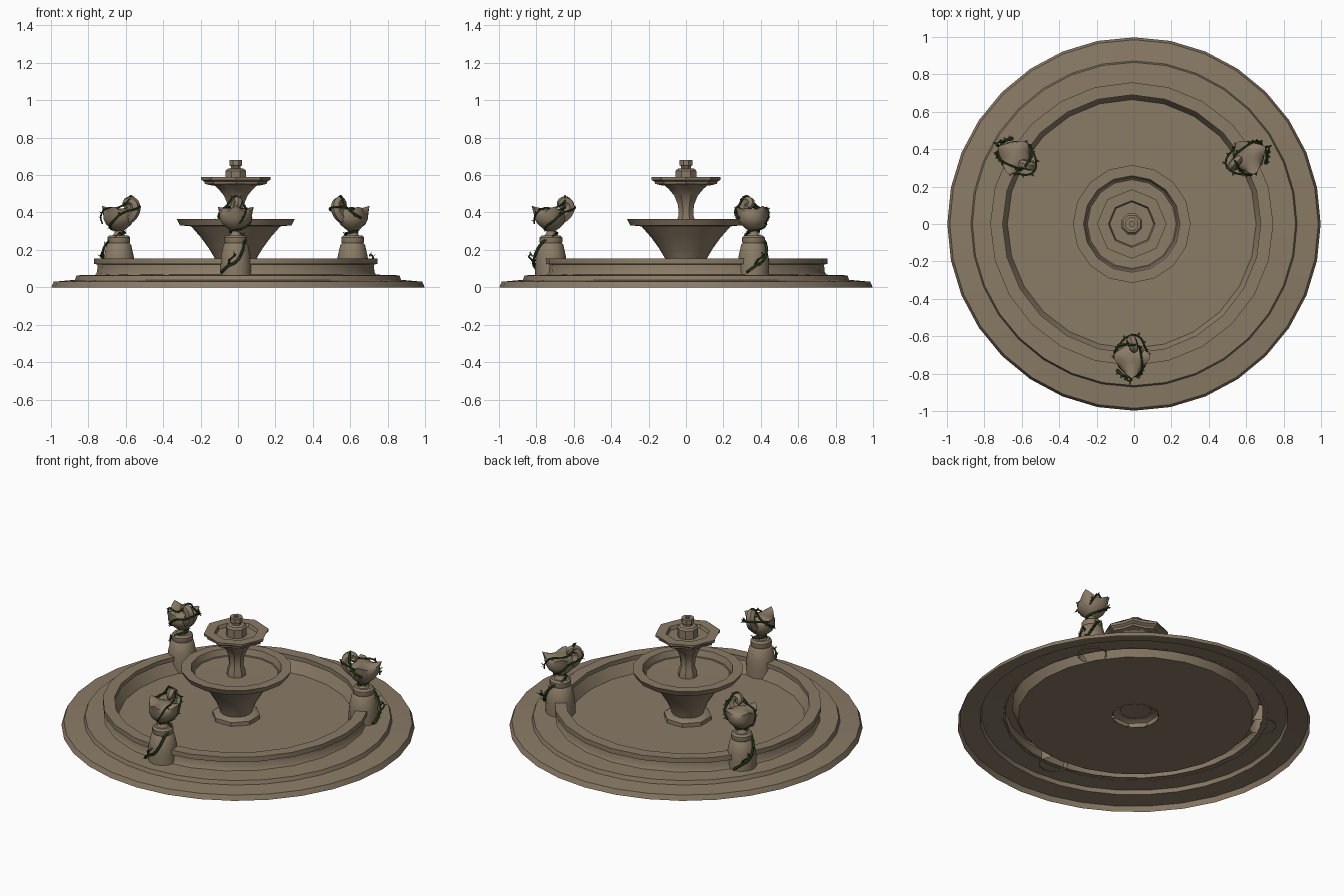
import bpy, bmesh, math, random
from math import sin, cos, pi
from mathutils import Vector

if "Cube" in bpy.data.objects:
    bpy.data.objects.remove(bpy.data.objects["Cube"])

random.seed(4)
CX = -0.012          # pool and tiers sit slightly left of the paving
R = 0.722            # distance of the statues from the centre


def material(name, rgb):
    m = bpy.data.materials.new(name)
    m.diffuse_color = (*rgb, 1)
    m.use_nodes = True
    m.node_tree.nodes["Principled BSDF"].inputs["Base Color"].default_value = m.diffuse_color
    return m


STONE = material("weathered_stone", (0.255, 0.198, 0.132))
GREEN = material("dark_vine_green", (0.03, 0.06, 0.015))


def finish(bm, name, mat, loc=(0, 0, 0), angle=32):
    bmesh.ops.recalc_face_normals(bm, faces=bm.faces)
    me = bpy.data.meshes.new(name)
    bm.to_mesh(me)
    bm.free()
    me.materials.append(mat)
    ob = bpy.data.objects.new(name, me)
    ob.location = loc
    bpy.context.collection.objects.link(ob)
    bpy.ops.object.select_all(action='DESELECT')
    ob.select_set(True)
    bpy.context.view_layer.objects.active = ob
    bpy.ops.object.shade_smooth_by_angle(angle=math.radians(angle))
    return ob


def skin(bm, rings, cap_start=False, cap_end=True):
    """Bridge equal rings of points into a surface."""
    vs = [[bm.verts.new(p) for p in ring] for ring in rings]
    n = len(vs[0])
    for a, b in zip(vs, vs[1:]):
        for i in range(n):
            j = (i + 1) % n
            bm.faces.new((a[i], a[j], b[j], b[i]))
    if cap_start:
        bm.faces.new(vs[0][::-1])
    if cap_end:
        bm.faces.new(vs[-1])


def lathe(name, profile, n, loc=(CX, 0, 0), centre=(0, 0), star=None, phase=0.0, cap=True):
    """Turned part; star gives the factor for every other corner."""
    bm = bmesh.new()
    rings = []
    for r, z in profile:
        ring = []
        for i in range(n):
            a = 2 * pi * i / n + phase
            q = r * (star if star and i % 2 else 1)
            ring.append((centre[0] + q * cos(a), centre[1] + q * sin(a), z))
        rings.append(ring)
    skin(bm, rings, False, cap)
    return finish(bm, name, STONE, loc)


# paving steps, open underneath
lathe("paving_steps", [(0.998, 0), (0.985, 0.03), (0.895, 0.038), (0.872, 0.04),
                       (0.864, 0.064), (0.73, 0.068)], 32, loc=(0, 0, 0), cap=False)
# pool wall with lip, and pool floor
lathe("pool_wall", [(0.752, 0.066), (0.742, 0.08), (0.738, 0.122), (0.757, 0.125),
                    (0.757, 0.155), (0.69, 0.155), (0.69, 0.128), (0.70, 0.125),
                    (0.665, 0.058)], 24, cap=False)
lathe("pool_floor", [(0.665, 0.058), (0.13, 0.058)], 24, cap=False)

# central tiers
lathe("column_foot", [(0.137, 0.055), (0.137, 0.082), (0.12, 0.092), (0.09, 0.095)], 8, phase=pi / 8)
lathe("lower_bowl", [(0.088, 0.09), (0.098, 0.12), (0.115, 0.16), (0.145, 0.21), (0.185, 0.265),
                     (0.24, 0.328), (0.298, 0.33), (0.315, 0.365), (0.258, 0.365),
                     (0.245, 0.325), (0.04, 0.322)], 16)
lathe("upper_stem", [(0.056, 0.32), (0.052, 0.36), (0.042, 0.385), (0.046, 0.44),
                     (0.068, 0.49), (0.10, 0.525), (0.13, 0.55)], 8, phase=pi / 8)
lathe("upper_bowl", [(0.13, 0.545), (0.165, 0.553), (0.168, 0.565), (0.185, 0.575),
                     (0.185, 0.59)], 16, star=0.87, cap=False)
lathe("upper_bowl_rim", [(0.185, 0.59), (0.125, 0.59), (0.118, 0.57), (0.05, 0.57)], 16, star=0.93)
lathe("finial", [(0.06, 0.568), (0.06, 0.622), (0.05, 0.633), (0.028, 0.637), (0.028, 0.648),
                 (0.037, 0.652), (0.037, 0.682), (0.014, 0.682), (0.014, 0.66)], 8, phase=pi / 8)


def cup_statue():
    """Three-pointed flower-like body on a thin stalk."""
    bm = bmesh.new()
    # radius, height, size of the three points, lift of the points
    prof = [(0.042, 0.27, 0, 0), (0.024, 0.288, 0, 0), (0.024, 0.302, 0, 0), (0.045, 0.316, 0, 0),
            (0.068, 0.338, 0.003, 0), (0.08, 0.365, 0.008, 0), (0.079, 0.388, 0.014, 0.012),
            (0.074, 0.402, 0.03, 0.034), (0.056, 0.414, 0.014, 0.012), (0.03, 0.422, 0, 0)]
    rings = []
    for r, z, lobe, lift in prof:
        ring = []
        for i in range(24):
            a = 2 * pi * i / 24
            w = 0
            for tip in (-pi / 2, 0.18, pi - 0.18):
                d = (a - tip + pi) % (2 * pi) - pi
                w = max(w, max(0, 1 - abs(d) / 0.75) ** 1.4)
            q = r + lobe * w
            ring.append((q * cos(a), -R + q * sin(a), z + lift * w))
        rings.append(ring)
    skin(bm, rings)
    return finish(bm, "statue_body", STONE, (CX, 0, 0), 50)


def tube(name, pts, radii, mat, leaves=0):
    """Tapered tube through local points, with optional small leaves."""
    cu = bpy.data.curves.new(name, 'CURVE')
    cu.dimensions = '3D'
    cu.bevel_depth = 1.0
    cu.bevel_resolution = 1
    cu.resolution_u = 4
    cu.use_fill_caps = True
    sp = cu.splines.new('BEZIER')
    sp.bezier_points.add(len(pts) - 1)
    for i, (b, p) in enumerate(zip(sp.bezier_points, pts)):
        b.co = (p[0], p[1] - R, p[2])
        b.handle_left_type = b.handle_right_type = 'AUTO'
        b.radius = radii[0] + (radii[1] - radii[0]) * i / (len(pts) - 1)
    tmp = bpy.data.objects.new(name, cu)
    bpy.context.collection.objects.link(tmp)
    dg = bpy.context.evaluated_depsgraph_get()
    me = bpy.data.meshes.new_from_object(tmp.evaluated_get(dg))
    bm = bmesh.new()
    bm.from_mesh(me)
    bpy.data.objects.remove(tmp)
    bpy.data.meshes.remove(me)
    for k in range(leaves):
        t = (k + 0.5) / leaves * (len(pts) - 1)
        i = int(t)
        p = Vector(pts[i]).lerp(Vector(pts[i + 1]), t - i) + Vector((0, -R, 0))
        d = Vector((p.x * 8, (p.y + R) * 8, random.uniform(-.4, .6))).normalized()
        d = (d + Vector([random.uniform(-.5, .5) for _ in range(3)])).normalized()
        s = d.cross(Vector((0, 0, 1))).normalized() * 0.007
        vs = [bm.verts.new(v) for v in (p, p + d * .012 + s, p + d * .024, p + d * .012 - s)]
        bm.faces.new(vs)
    for f in bm.faces:
        f.material_index = 0
    return finish(bm, name, mat, (CX, 0, 0), 50)


# one statue group at the front
group = [
    lathe("pedestal", [(0.084, 0.06), (0.084, 0.12), (0.08, 0.165), (0.066, 0.228), (0.058, 0.236),
                       (0.061, 0.245), (0.061, 0.266), (0.05, 0.277)], 12, centre=(0, -R)),
    cup_statue(),
    # curled head leaning inwards
    tube("statue_curl", [(0, .04, .36), (0, .085, .39), (0, .102, .43), (.008, .08, .462),
                         (.014, .052, .45), (.004, .062, .43)], (0.034, 0.018), STONE),
    # climbing vines
    tube("climbing_vine", [(-.078, -.06, .08), (-.04, -.09, .115), (0, -.092, .135), (.03, -.082, .18),
                           (.045, -.05, .235), (.035, .025, .282), (-.025, .02, .295), (-.022, -.02, .305),
                           (.045, -.03, .32), (.082, .02, .36), (.072, .06, .395), (.03, .125, .42),
                           (-.03, .115, .43), (-.085, .04, .415)], (0.0085, 0.005), GREEN, 22),
    tube("crown_vine", [(-.09, .0, .37), (-.085, .05, .40), (-.045, .075, .44), (0, .075, .488),
                        (.035, .07, .455), (.05, .02, .425), (.055, -.05, .42), (.045, -.085, .38),
                        (.02, -.09, .34)], (0.007, 0.004), GREEN, 16),
    tube("loose_tendril", [(-.04, -.085, .12), (-.03, -.105, .15), (-.01, -.118, .165),
                           (.0, -.108, .175), (-.01, -.1, .165)], (0.006, 0.003), GREEN, 3),
]

# repeat around the pool
for k in (1, 2):
    for ob in group:
        c = ob.copy()
        c.name = f"{ob.name}_{k + 1}"
        c.rotation_euler.z = 2 * pi * k / 3
        bpy.context.collection.objects.link(c)
